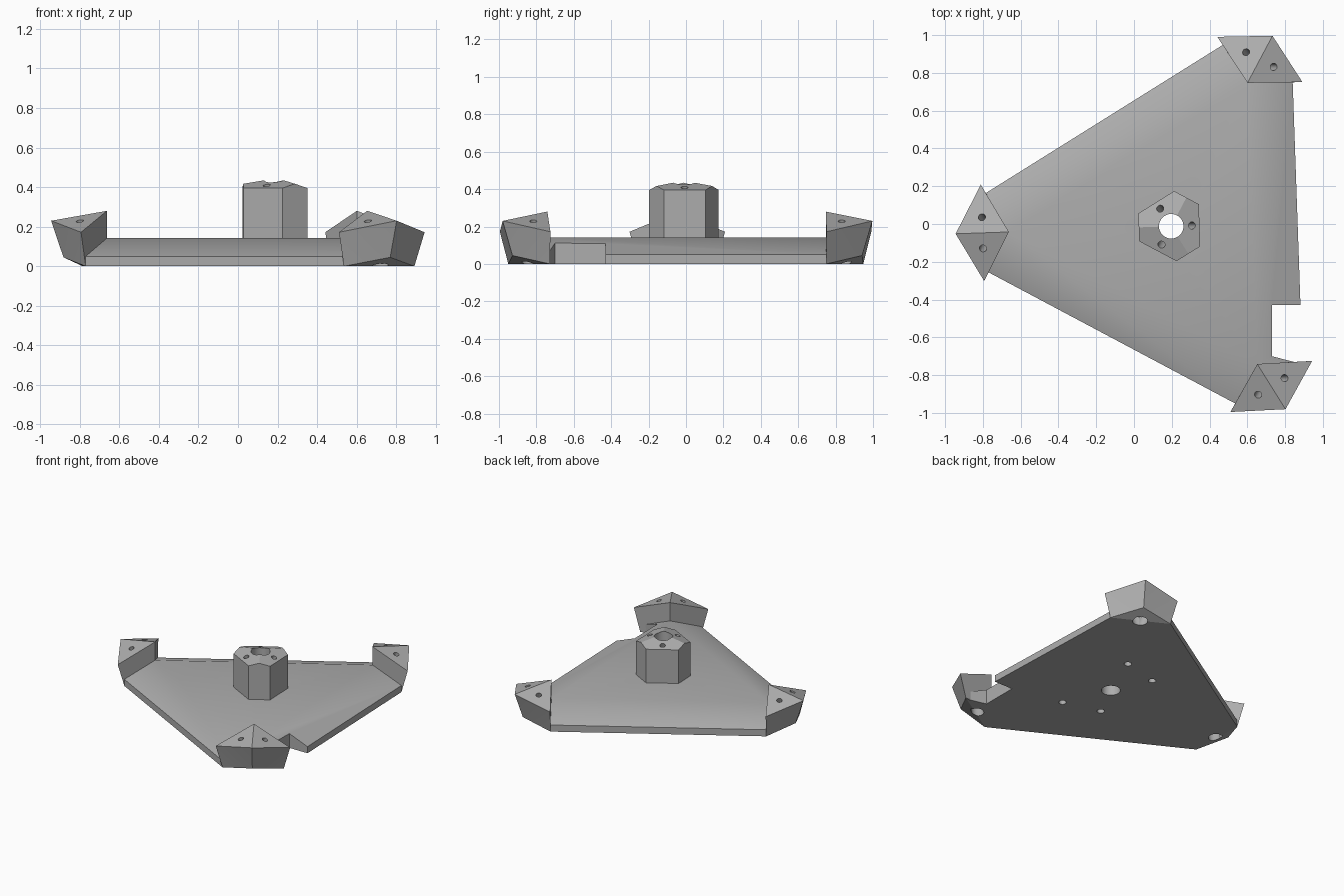
import bpy, bmesh, math
from mathutils import Vector, Matrix

if "Cube" in bpy.data.objects:
    bpy.data.objects.remove(bpy.data.objects["Cube"])

C = Vector((0.197, -0.012, 0))                 # axis of three-fold symmetry
ANGLES = [math.radians(a) for a in (62, 182, 302)]

grey = bpy.data.materials.new("plain grey")
grey.diffuse_color = (0.42, 0.42, 0.42, 1)
grey.use_nodes = True
grey.node_tree.nodes["Principled BSDF"].inputs["Base Color"].default_value = grey.diffuse_color


def at(angle, u, v, z):
    """Point at radial u, sideways v, height z along a corner direction."""
    return C + Matrix.Rotation(angle, 3, 'Z') @ Vector((u, v, z))


def make(name, verts, faces):
    bm = bmesh.new()
    vs = [bm.verts.new(p) for p in verts]
    for f in faces:
        bm.faces.new([vs[i] for i in f])
    bmesh.ops.triangulate(bm, faces=[f for f in bm.faces if len(f.verts) == 4])
    bmesh.ops.recalc_face_normals(bm, faces=bm.faces[:])
    me = bpy.data.meshes.new(name)
    bm.to_mesh(me)
    bm.free()
    me.materials.append(grey)
    ob = bpy.data.objects.new(name, me)
    bpy.context.collection.objects.link(ob)
    return ob


def rod(p, q, r):
    """Cylinder cutter from p to q."""
    d = q - p
    bpy.ops.mesh.primitive_cylinder_add(vertices=32, radius=r, depth=d.length, location=(p + q) / 2,
                                        rotation=d.to_track_quat('Z', 'Y').to_euler())
    ob = bpy.context.object
    ob.data.materials.append(grey)
    ob.hide_render = True
    return ob


def cut(target, cutter):
    bpy.context.view_layer.update()
    m = target.modifiers.new("cut", 'BOOLEAN')
    m.operation, m.solver, m.object = 'DIFFERENCE', 'EXACT', cutter
    bpy.ops.object.select_all(action='DESELECT')
    bpy.context.view_layer.objects.active = target
    target.select_set(True)
    bpy.ops.object.modifier_apply(modifier=m.name)


def smooth(ob, deg):
    bpy.ops.object.select_all(action='DESELECT')
    bpy.context.view_layer.objects.active = ob
    ob.select_set(True)
    bpy.ops.object.shade_smooth_by_angle(angle=math.radians(deg))


cutters = []

# base plate: clipped triangle with slopes rising to an inner triangle
rim = [(a, s * 0.21) for a in ANGLES for s in (-1, 1)]
verts = [at(a, 0.975, v, z) for z in (0, 0.05) for a, v in rim]
verts += [at(a, 0.86, 0, 0.142) for a in ANGLES]
faces = [list(range(6)), [12, 13, 14]]
for i in range(6):
    faces.append([i, (i + 1) % 6, 6 + (i + 1) % 6, 6 + i])
for i in range(3):
    faces.append([6 + 2 * i, 7 + 2 * i, 12 + i])
    faces.append([7 + 2 * i, 6 + (2 * i + 2) % 6, 12 + (i + 1) % 3, 12 + i])
plate = make("base_plate", verts, faces)

# side notch in the plate
outline = [(0.73, -0.43), (1.1, -0.43), (1.1, -0.795), (0.73, -0.70)]
notch = make("notch_cutter", [(x, y, z) for z in (-0.1, 0.3) for x, y in outline],
             [[0, 1, 2, 3], [4, 5, 6, 7]] + [[i, (i + 1) % 4, 4 + (i + 1) % 4, 4 + i] for i in range(4)])
notch.hide_render = True
cutters.append(notch)
cut(plate, notch)

# blind mounting holes underneath
for x, y in [(0.34, 0.34), (0.065, 0.27), (0.345, -0.35), (0.067, -0.275)]:
    h = rod(Vector((x, y, -0.1)), Vector((x, y, 0.09)), 0.026)
    cutters.append(h)
    cut(plate, h)

# centre post with three tilted top facets
def roof(r, off):
    return 0.445 - 0.33 * r * math.cos(off)

half = math.radians(23.3)
ring = []
for a in ANGLES:
    ring.append((a - half, 0.187, roof(0.187, math.radians(60) - half)))
    ring.append((a, 0.187 * math.cos(half), roof(0.187 * math.cos(half), math.radians(60))))
    ring.append((a + half, 0.187, roof(0.187, math.radians(60) - half)))
verts = [at(a, r, 0, 0.06) for a, r, z in ring] + [at(a, r, 0, z) for a, r, z in ring]
verts.append(at(0, 0, 0, 0.445))
faces = [list(range(9))] + [[i, (i + 1) % 9, 9 + (i + 1) % 9, 9 + i] for i in range(9)]
for k in range(3):
    faces.append([18, 10 + 3 * k, 11 + 3 * k, 9 + (3 * k + 3) % 9, 9 + (3 * k + 4) % 9])
post = make("centre_post", verts, faces)
bore = rod(at(0, 0, 0, -0.2), at(0, 0, 0, 0.7), 0.065)
cutters.append(bore)
cut(post, bore)
cut(plate, bore)
for a in ANGLES:
    b = a + math.radians(60)
    p, n = at(b, 0.11, 0, roof(0.11, 0)), at(b, 0.33, 0, 1) - C
    n.normalize()
    h = rod(p + n * 0.05, p - n * 0.12, 0.019)
    cutters.append(h)
    cut(post, h)

# corner feet: ridged blocks with two angled screw holes each
for k, a in enumerate(ANGLES):
    pts = [(0.86, 0, 0.28), (1.0, 0.255, 0.172), (1.142, 0, 0.23), (1.0, -0.255, 0.172),
           (0.86, 0, 0.02), (0.975, 0.21, 0), (1.08, 0, 0.045), (0.975, -0.21, 0)]
    foot = make("corner_foot_%d" % (k + 1), [at(a, *p) for p in pts],
                [[0, 1, 2], [0, 2, 3], [4, 5, 7], [5, 6, 7]]
                + [[i, (i + 1) % 4, 4 + (i + 1) % 4, 4 + i] for i in range(4)])
    for s in (1, -1):
        p = at(a, 1.0, s * 0.083, 0.229)
        n = at(a, 0.164, s * 0.312, 0.936) - C
        n.normalize()
        drill = rod(p + n * 0.05, p - n * 0.2, 0.019)
        bore = rod(p - n * 0.12, p - n * 0.35, 0.042)
        cutters += [drill, bore]
        cut(foot, drill)
        cut(foot, bore)
        cut(plate, bore)
    smooth(foot, 15)

smooth(post, 15)
smooth(plate, 30)
for c in cutters:
    bpy.data.objects.remove(c, do_unlink=True)
